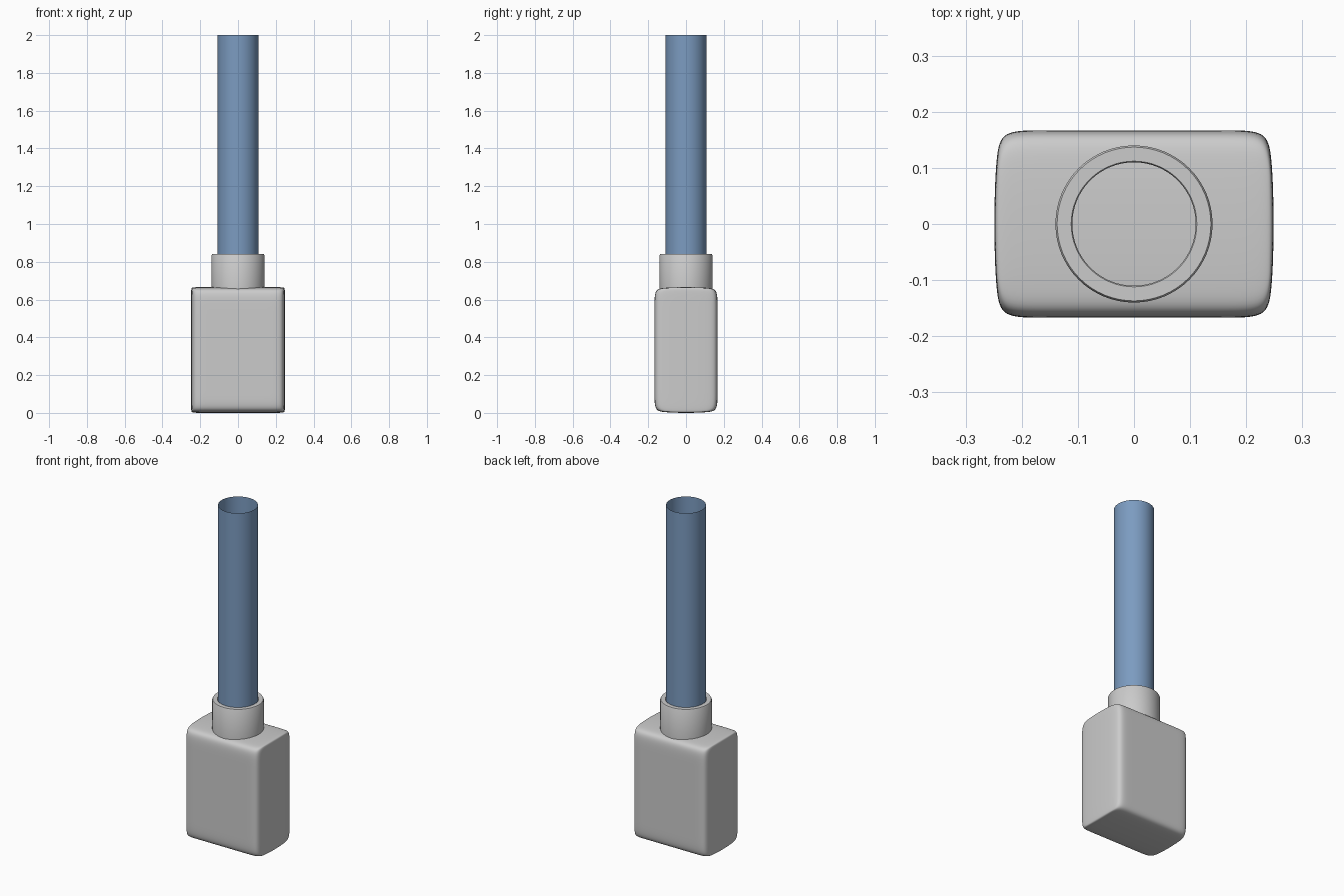
import bpy, bmesh, math

if "Cube" in bpy.data.objects:
    bpy.data.objects.remove(bpy.data.objects["Cube"])

SEGMENTS = 64


def add_object(name, bm):
    bmesh.ops.recalc_face_normals(bm, faces=bm.faces)
    mesh = bpy.data.meshes.new(name)
    bm.to_mesh(mesh)
    bm.free()
    obj = bpy.data.objects.new(name, mesh)
    bpy.context.collection.objects.link(obj)
    return obj


def smooth(obj, angle):
    bpy.ops.object.select_all(action='DESELECT')
    obj.select_set(True)
    bpy.context.view_layer.objects.active = obj
    bpy.ops.object.shade_smooth_by_angle(angle=math.radians(angle))


def lathe(name, profile, closed):
    bm = bmesh.new()
    rings = []
    for r, z in profile:
        rings.append([bm.verts.new((r * math.cos(2 * math.pi * i / SEGMENTS),
                                    r * math.sin(2 * math.pi * i / SEGMENTS), z))
                      for i in range(SEGMENTS)])
    pairs = list(zip(rings, rings[1:]))
    if closed:
        pairs.append((rings[-1], rings[0]))
    for a, b in pairs:
        for i in range(SEGMENTS):
            j = (i + 1) % SEGMENTS
            bm.faces.new((a[i], a[j], b[j], b[i]))
    obj = add_object(name, bm)
    smooth(obj, 50)
    return obj


# Body: box with support loops near the x and z ends, softened by subdivision
bm = bmesh.new()
bmesh.ops.create_cube(bm, size=1)
for v in bm.verts:
    v.co = (v.co.x * 0.5, v.co.y * 0.334, v.co.z * 0.668 + 0.333)
for co, no in [((-0.22, 0, 0), (1, 0, 0)), ((0.22, 0, 0), (1, 0, 0)),
               ((0, 0, 0.03), (0, 0, 1)), ((0, 0, 0.637), (0, 0, 1))]:
    bmesh.ops.bisect_plane(bm, geom=bm.verts[:] + bm.edges[:] + bm.faces[:],
                           plane_co=co, plane_no=no)
body = add_object("body", bm)
for p in body.data.polygons:
    p.use_smooth = True
sub = body.modifiers.new("Subdivision", 'SUBSURF')
sub.levels = sub.render_levels = 4

# Collar: hollow ring with slightly eased top edges
lathe("collar", [(0.11, 0.645), (0.14, 0.645), (0.14, 0.835), (0.137, 0.84),
                 (0.112, 0.84), (0.11, 0.837)], True)

# Tube: open blue pipe seated in the collar
tube = lathe("tube", [(0.108, 0.66), (0.108, 2.0)], False)
blue = bpy.data.materials.new("blue")
blue.diffuse_color = (0.2, 0.33, 0.53, 1)
blue.use_nodes = True
blue.node_tree.nodes["Principled BSDF"].inputs["Base Color"].default_value = blue.diffuse_color
tube.data.materials.append(blue)
